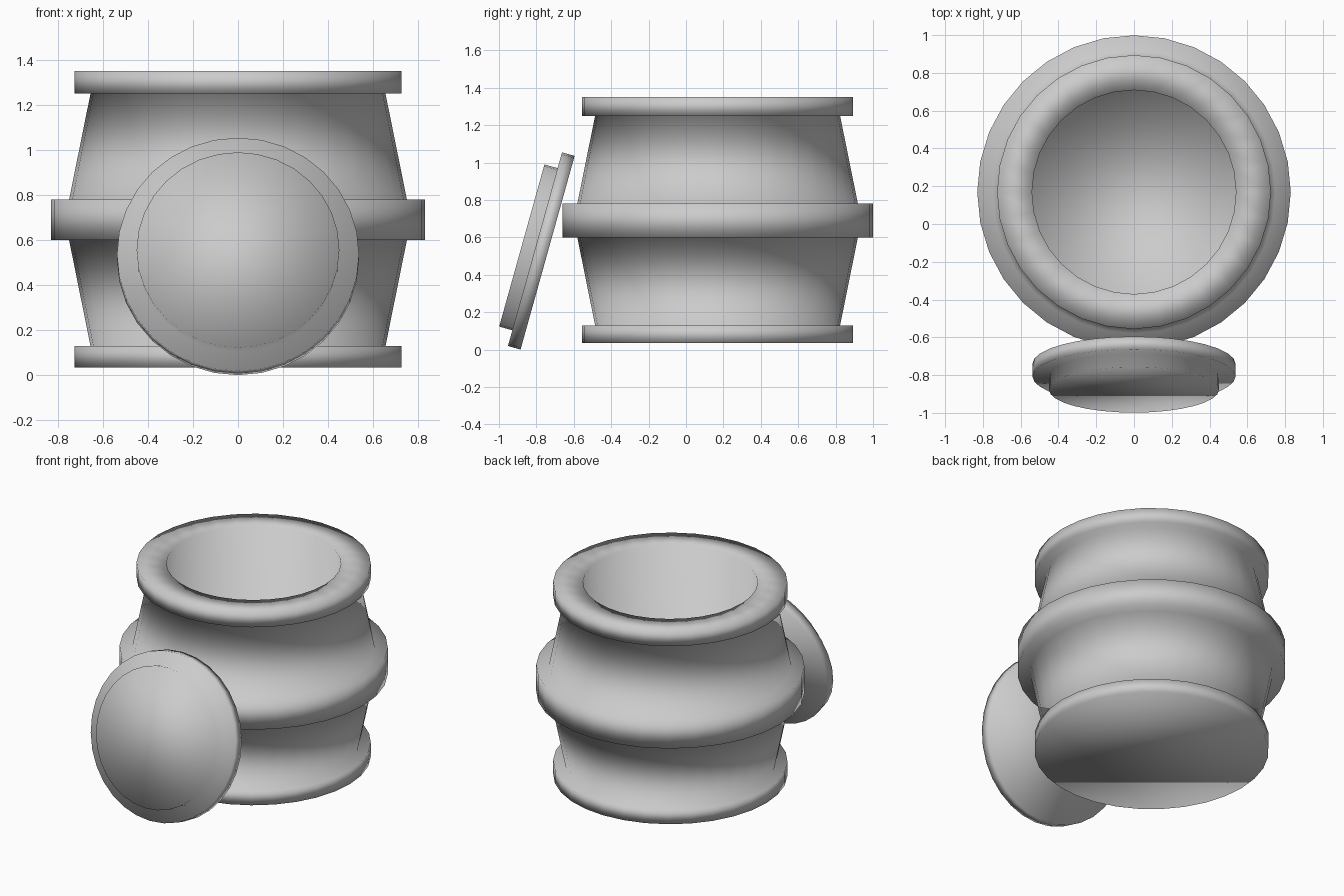
import bpy, bmesh, math

if "Cube" in bpy.data.objects:
    bpy.data.objects.remove(bpy.data.objects["Cube"])

SEGMENTS = 32


def lathe(name, profile, location, tilt=0.0):
    """Spin an (r, z) profile into a closed solid; both ends are capped with a disc."""
    bm = bmesh.new()
    rings = []
    for r, z in profile:
        rings.append([bm.verts.new((r * math.cos(2 * math.pi * i / SEGMENTS),
                                    r * math.sin(2 * math.pi * i / SEGMENTS), z))
                      for i in range(SEGMENTS)])
    for low, high in zip(rings, rings[1:]):
        for i in range(SEGMENTS):
            j = (i + 1) % SEGMENTS
            bm.faces.new((low[i], low[j], high[j], high[i]))
    bm.faces.new(rings[0][::-1])
    bm.faces.new(rings[-1])
    bmesh.ops.recalc_face_normals(bm, faces=bm.faces)
    for face in bm.faces:
        face.smooth = True
    mesh = bpy.data.meshes.new(name)
    bm.to_mesh(mesh)
    bm.free()
    obj = bpy.data.objects.new(name, mesh)
    obj.location = location
    obj.rotation_euler = (tilt, 0, 0)
    bpy.context.collection.objects.link(obj)
    return obj


# Pot: foot band, bulging body with middle band, rim, hollow inside
lathe("pot", [
    (0.725, 0.035), (0.725, 0.13), (0.655, 0.13),
    (0.75, 0.60), (0.83, 0.60), (0.83, 0.78), (0.75, 0.78),
    (0.655, 1.25), (0.725, 1.25), (0.725, 1.35),
    (0.54, 1.35), (0.54, 0.25),
], (0, 0.169, 0))

# Lid: wide plate with a smaller plug, leaning against the pot
lathe("lid", [
    (0.5375, 0), (0.5375, 0.07), (0.45, 0.07), (0.45, 0.143),
], (0, -0.74, 0.518), math.radians(74.4))
